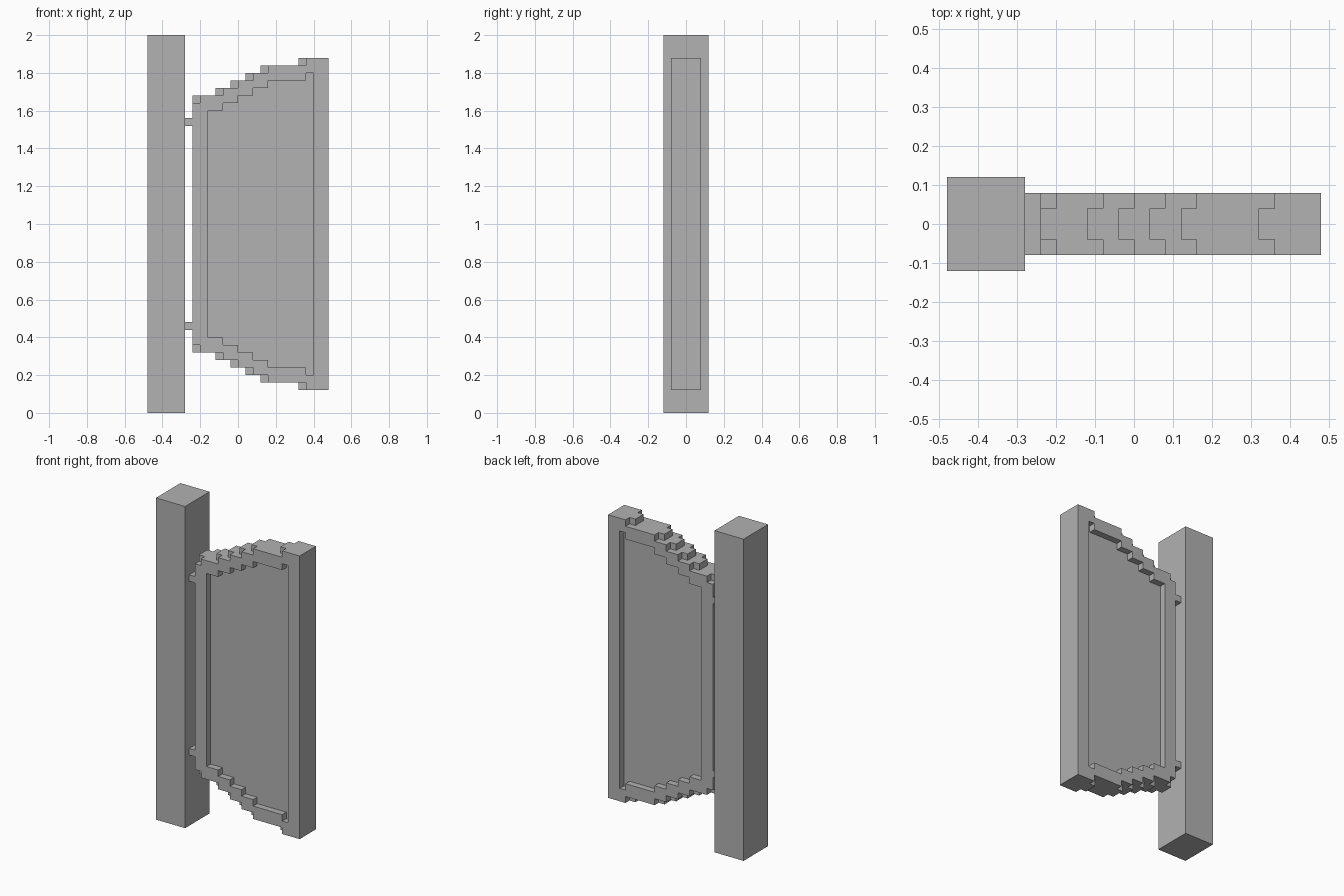
import bpy
import bmesh
from mathutils import Vector

if "Cube" in bpy.data.objects:
    bpy.data.objects.remove(bpy.data.objects["Cube"])

grey = bpy.data.materials.new("plain_grey")
grey.use_nodes = True
grey.diffuse_color = (0.445, 0.445, 0.445, 1)
grey.node_tree.nodes["Principled BSDF"].inputs["Base Color"].default_value = grey.diffuse_color

U = 0.04      # block size
MID = 1.0     # height of the gate's mirror plane


def finish(bm, name):
    bmesh.ops.recalc_face_normals(bm, faces=bm.faces[:])
    mesh = bpy.data.meshes.new(name)
    bm.to_mesh(mesh)
    bm.free()
    mesh.materials.append(grey)
    obj = bpy.data.objects.new(name, mesh)
    bpy.context.collection.objects.link(obj)


def box(name, lo, hi):
    bm = bmesh.new()
    bmesh.ops.create_cube(bm, size=1)
    lo, hi = Vector(lo), Vector(hi)
    for v in bm.verts:
        v.co = (lo + hi) / 2 + v.co * (hi - lo)
    finish(bm, name)


def stepped_outline(starts, end, first_height):
    """Staircase rising one block at each start, mirrored about mid height."""
    top = []
    for i, (a, b) in enumerate(zip(starts, starts[1:] + [end])):
        h = first_height + i * U
        top += [(a, h), (b, h)]
    return top + [(x, -h) for x, h in reversed(top)]


def slab(name, outlines, y0, y1):
    """Extrude an outline, with later outlines as holes, along y."""
    bm = bmesh.new()
    for outline in outlines:
        vs = [bm.verts.new((x, y0, MID + z)) for x, z in outline]
        for a, b in zip(vs, vs[1:] + vs[:1]):
            bm.edges.new((a, b))
    bmesh.ops.triangle_fill(bm, edges=bm.edges[:], use_beauty=True, normal=(0, -1, 0))
    new = bmesh.ops.extrude_face_region(bm, geom=bm.faces[:], use_keep_orig=True)["geom"]
    moved = [g for g in new if isinstance(g, bmesh.types.BMVert)]
    bmesh.ops.translate(bm, verts=moved, vec=(0, y1 - y0, 0))
    finish(bm, name)


# Gate post
box("gate_post", (-0.48, -0.12, 0), (-0.28, 0.12, 2))

# Hinges
for name, z in (("lower_hinge", 0.44), ("upper_hinge", 1.52)):
    box(name, (-0.28, -0.08, z), (-0.24, 0.08, z + U))

# Gate leaf: central panel with a raised frame on both sides
core = stepped_outline([-0.24, -0.12, -0.04, 0.04, 0.12, 0.32], 0.48, 0.68)
rim = stepped_outline([-0.24, -0.20, -0.08, 0, 0.08, 0.16, 0.36], 0.48, 0.64)
opening = stepped_outline([-0.16, -0.08, 0, 0.08, 0.16, 0.36], 0.40, 0.60)
slab("gate_panel", [core], -U, U)
slab("front_frame", [rim, opening], -2 * U, -U)
slab("back_frame", [rim, opening], U, 2 * U)
